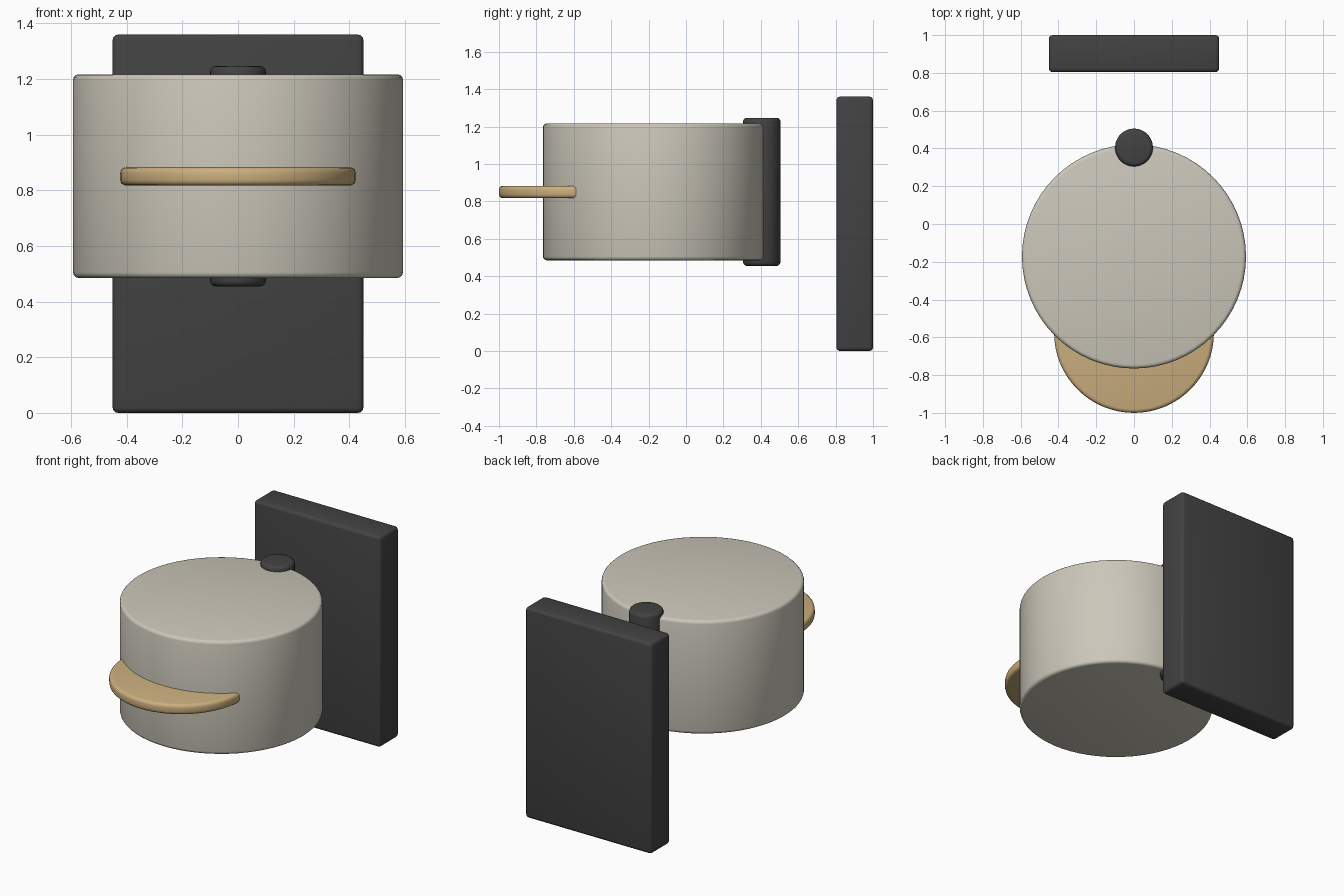
import bpy
import math

cube = bpy.data.objects.get("Cube")
if cube:
    bpy.data.objects.remove(cube, do_unlink=True)


def make_material(name, rgb):
    mat = bpy.data.materials.new(name)
    mat.use_nodes = True
    colour = (*rgb, 1.0)
    mat.diffuse_color = colour
    bsdf = mat.node_tree.nodes["Principled BSDF"]
    bsdf.inputs["Base Color"].default_value = colour
    bsdf.inputs["Roughness"].default_value = 0.6
    return mat


stone = make_material("warm_grey", (0.60, 0.57, 0.49))
tan = make_material("tan", (0.60, 0.43, 0.21))
charcoal = make_material("charcoal", (0.055, 0.055, 0.055))


def finish(name, mat, bevel):
    """Name, colour and round off the edges of the active object."""
    obj = bpy.context.object
    obj.name = obj.data.name = name
    obj.data.materials.append(mat)
    bpy.ops.object.transform_apply(location=False, rotation=False, scale=True)
    mod = obj.modifiers.new("rounded_edges", "BEVEL")
    mod.width = bevel
    mod.segments = 3
    mod.limit_method = "ANGLE"
    mod.angle_limit = math.radians(40)
    bpy.ops.object.modifier_apply(modifier=mod.name)
    bpy.ops.object.shade_smooth_by_angle(angle=math.radians(35))
    return obj


def disc(name, mat, radius, y, bottom, top, bevel):
    """Upright cylinder between two heights."""
    bpy.ops.mesh.primitive_cylinder_add(
        vertices=64, radius=radius, depth=top - bottom,
        location=(0, y, (bottom + top) / 2))
    return finish(name, mat, bevel)


# Round main body
disc("body_drum", stone, 0.593, -0.172, 0.485, 1.217, 0.02)

# Rounded lip projecting from the front
disc("front_lip", tan, 0.423, -0.577, 0.817, 0.883, 0.02)

# Hinge pin through the rear edge of the drum
disc("hinge_pin", charcoal, 0.1, 0.405, 0.455, 1.247, 0.02)

# Upright panel standing behind
bpy.ops.mesh.primitive_cube_add(size=1, location=(0, 0.902, 0.68))
bpy.context.object.scale = (0.902, 0.196, 1.36)
finish("back_panel", charcoal, 0.02)
